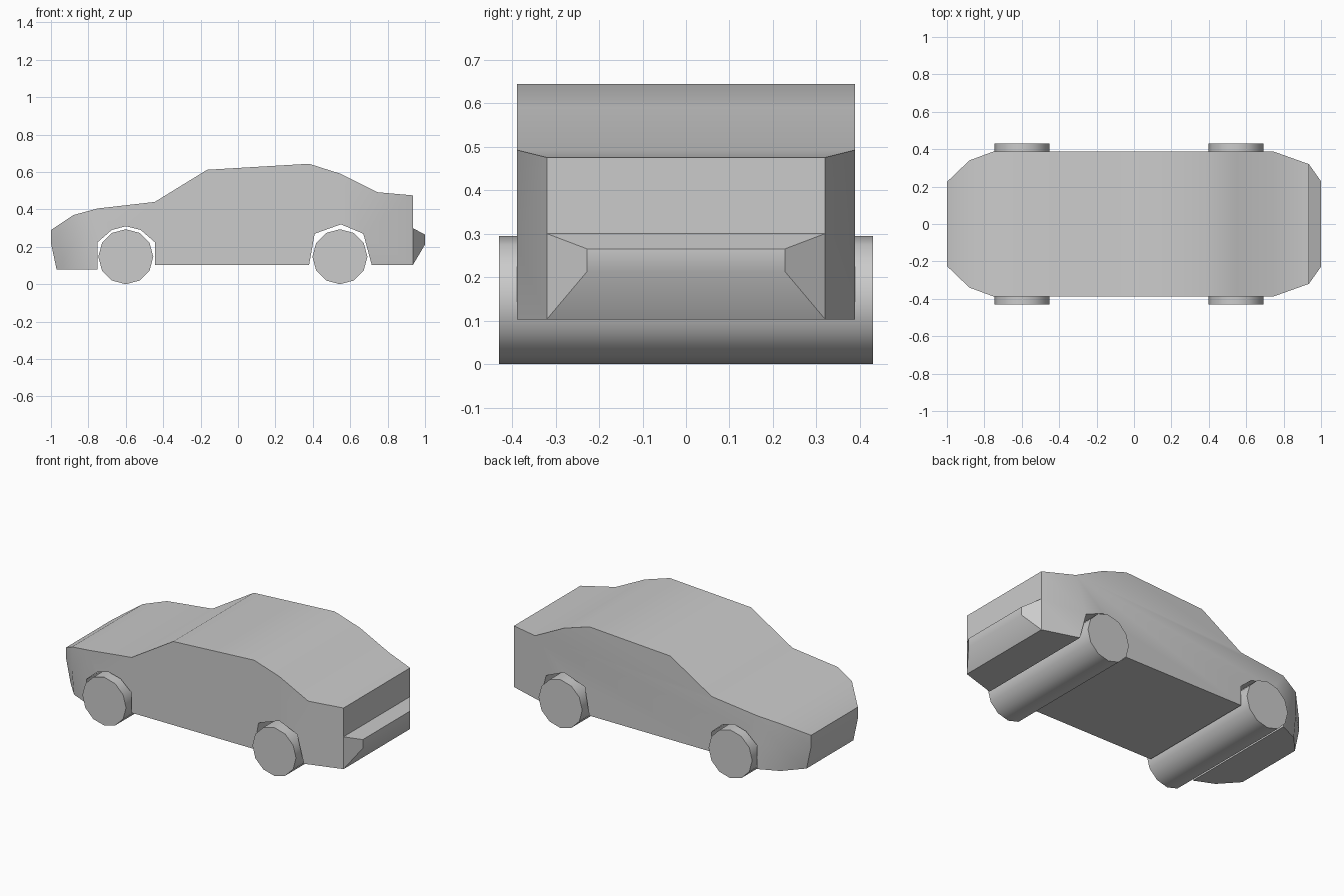
import bpy, bmesh, math

if "Cube" in bpy.data.objects:
    bpy.data.objects.remove(bpy.data.objects["Cube"])

HALF = 0.388


def finish(name, bm):
    bmesh.ops.recalc_face_normals(bm, faces=bm.faces)
    mesh = bpy.data.meshes.new(name)
    bm.to_mesh(mesh)
    bm.free()
    obj = bpy.data.objects.new(name, mesh)
    bpy.context.collection.objects.link(obj)
    bpy.ops.object.select_all(action='DESELECT')
    obj.select_set(True)
    bpy.context.view_layer.objects.active = obj
    bpy.ops.object.shade_smooth_by_angle(angle=math.radians(32))
    return obj


# Side outline: x, z, half width
outline = [
    (-0.75, 0.405, HALF), (-0.445, 0.44, HALF), (-0.165, 0.612, HALF),   # bonnet, windscreen
    (0.38, 0.644, HALF), (0.55, 0.59, HALF), (0.745, 0.492, HALF),       # roof, rear window
    (0.935, 0.475, 0.32), (0.935, 0.30, 0.32),                           # tail
    (1.0, 0.265, 0.228), (1.0, 0.212, 0.228), (0.935, 0.103, 0.32),      # rear bumper
    (0.715, 0.103, HALF), (0.67, 0.27, HALF), (0.55, 0.32, HALF),        # rear arch
    (0.41, 0.27, HALF), (0.38, 0.103, HALF),
    (-0.445, 0.103, HALF), (-0.445, 0.225, HALF), (-0.52, 0.29, HALF),   # front arch
    (-0.60, 0.31, HALF), (-0.675, 0.29, HALF), (-0.75, 0.225, HALF),
    (-0.75, 0.08, HALF), (-0.87, 0.08, 0.335), (-0.97, 0.08, 0.225),     # nose
    (-1.0, 0.22, 0.225), (-1.0, 0.29, 0.225), (-0.88, 0.37, 0.34),
]
n = len(outline)
points = outline + [(-0.88, 0.222, 0.34)]   # extra point on the nose corner

# Flat panels of one side, as outline indices
panels = [
    [0, 1, 2, 3, 4, 5] + list(range(12, 22)),   # main side
    [5, 6, 7, 10, 11, 12],                      # rear corner
    [7, 8, 9, 10],                              # bumper end
    [0, 21, 28, 27], [21, 22, 23, 28],          # front wing
    [27, 28, 25, 26], [28, 23, 24, 25],         # nose corner
]

# Body
bm = bmesh.new()
sides = [[bm.verts.new((x, s * w, z)) for x, z, w in points] for s in (-1, 1)]
near, far = sides
for i in range(n):
    j = (i + 1) % n
    bm.faces.new((near[i], near[j], far[j], far[i]))
for side in sides:
    for panel in panels:
        bm.faces.new([side[i] for i in panel])
finish("car_body", bm)

# Wheel pairs: one full-width roller per axle
for name, x in (("front_wheels", -0.60), ("rear_wheels", 0.545)):
    bm = bmesh.new()
    bmesh.ops.create_cone(bm, cap_ends=True, segments=12, radius1=0.147,
                          radius2=0.147, depth=0.86)
    wheel = finish(name, bm)
    wheel.rotation_euler = (math.pi / 2, 0, 0)
    wheel.location = (x, 0, 0.147)
